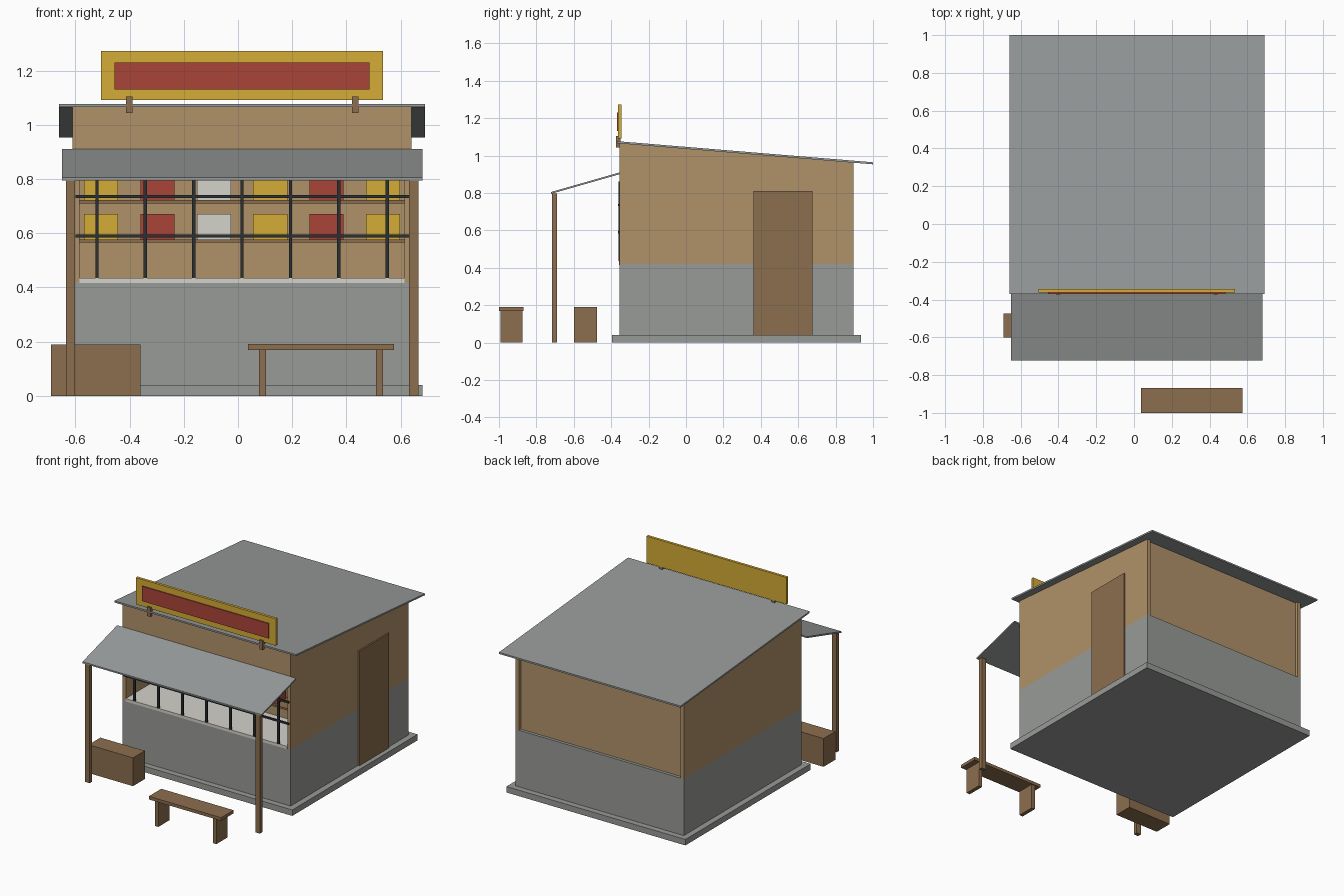
import bpy, bmesh
from mathutils import Vector

cube = bpy.data.objects.get("Cube")
if cube:
    bpy.data.objects.remove(cube, do_unlink=True)


def material(name, srgb):
    m = bpy.data.materials.new(name)
    lin = [(c / 255 / 12.92 if c < 11 else ((c / 255 + 0.055) / 1.055) ** 2.4) for c in srgb]
    m.use_nodes = True
    m.diffuse_color = (*lin, 1)
    m.node_tree.nodes["Principled BSDF"].inputs["Base Color"].default_value = (*lin, 1)
    return m


TAN = material("tan plaster", (176, 146, 106))
CONCRETE = material("grey concrete", (152, 155, 151))
METAL = material("roof metal", (152, 155, 155))
WOOD = material("brown wood", (140, 110, 78))
YELLOW = material("yellow paint", (212, 172, 54))
RED = material("red paint", (170, 68, 56))
WHITE = material("off white", (212, 210, 202))
IRON = material("dark iron", (44, 48, 50))


def prism(name, profile, x0, x1, mat):
    """Extrude a (y, z) profile along x."""
    bm = bmesh.new()
    face = bm.faces.new([bm.verts.new((x0, y, z)) for y, z in profile])
    out = bmesh.ops.extrude_face_region(bm, geom=[face])
    moved = [v for v in out["geom"] if isinstance(v, bmesh.types.BMVert)]
    bmesh.ops.translate(bm, verts=moved, vec=Vector((x1 - x0, 0, 0)))
    bmesh.ops.recalc_face_normals(bm, faces=bm.faces)
    mesh = bpy.data.meshes.new(name)
    bm.to_mesh(mesh)
    bm.free()
    mesh.materials.append(mat)
    obj = bpy.data.objects.new(name, mesh)
    bpy.context.collection.objects.link(obj)
    return obj


def box(name, x, y, z, mat):
    return prism(name, [(y[0], z[0]), (y[1], z[0]), (y[1], z[1]), (y[0], z[1])], *x, mat)


def slab(name, start, end, thick, x, mat):
    """Sloping sheet between two (y, z) points on its underside."""
    (ya, za), (yb, zb) = start, end
    return prism(name, [(ya, za), (yb, zb), (yb, zb + thick), (ya, za + thick)], *x, mat)


# Main extents of the hut
CX = 0.015
LEFT, RIGHT = CX - 0.625, CX + 0.625
FRONT, BACK = -0.355, 0.895
WALL, BASE, SILL, LINTEL = 0.025, 0.04, 0.42, 0.86


def roof_z(y):
    return 1.066 - 0.0825 * (y + 0.37)


# Foundation and lower walls
box("foundation", (CX - 0.665, CX + 0.665), (-0.395, 0.935), (0, BASE), CONCRETE)
box("lower_walls", (LEFT, RIGHT), (FRONT, BACK), (BASE, SILL), CONCRETE)

# Upper walls follow the roof slope
side = [(FRONT, SILL), (BACK, SILL), (BACK, roof_z(BACK)), (FRONT, roof_z(FRONT))]
prism("left_wall", side, RIGHT - WALL, RIGHT, TAN)
prism("right_wall", side, LEFT, LEFT + WALL, TAN)
inner = (LEFT + WALL, RIGHT - WALL)
for name, y0, y1, z0 in (("back_wall", BACK - 0.045, BACK - 0.02, SILL),
                         ("front_fascia", FRONT, FRONT + WALL, LINTEL),
                         ("shelf_back_panel", -0.03, -0.01, SILL)):
    prism(name, [(y0, z0), (y1, z0), (y1, roof_z(y1)), (y0, roof_z(y0))], *inner, TAN)

# Roof and awning sheets
slab("roof", (-0.37, roof_z(-0.37)), (1.0, roof_z(1.0)), 0.011, (CX - 0.675, CX + 0.675), METAL)
slab("awning", (-0.722, 0.795), (FRONT, 0.9), 0.01, (CX - 0.665, CX + 0.665), METAL)
for name, s in (("right_post", -1), ("left_post", 1)):
    x = CX + s * 0.633
    box(name, (x - 0.017, x + 0.017), (-0.717, -0.69), (0, 0.797), WOOD)

# Side door
box("door", (RIGHT, RIGHT + 0.01), (0.36, 0.675), (BASE, 0.81), WOOD)

# Serving counter, shelves and goods
box("counter", inner, (FRONT - 0.002, -0.03), (0.416, 0.435), WHITE)
for row, z in enumerate((0.565, 0.71)):
    box(f"shelf_{row}", inner, (-0.16, -0.03), (z, z + 0.012), WOOD)
    for i, mat in enumerate((YELLOW, RED, WHITE, YELLOW, RED, YELLOW)):
        x = CX + (i - 2.5) * 0.208
        box(f"goods_{row}_{i}", (x - 0.063, x + 0.063), (-0.145, -0.05),
            (z + 0.012, z + 0.105), mat)

# Window grille
for i in range(7):
    x = CX + (i - 3) * 0.1785
    box(f"grille_bar_{i}", (x - 0.006, x + 0.006), (-0.361, -0.35), (0.435, LINTEL), IRON)
for i, z in enumerate((0.59, 0.735)):
    box(f"grille_rail_{i}", (CX - 0.615, CX + 0.615), (-0.363, -0.352), (z - 0.006, z + 0.006), IRON)

# Sign board on two brackets
box("sign_board", (CX - 0.52, CX + 0.52), (-0.363, -0.345), (1.092, 1.272), YELLOW)
box("sign_panel", (CX - 0.47, CX + 0.47), (-0.37, -0.363), (1.13, 1.23), RED)
for name, s in (("right_bracket", -1), ("left_bracket", 1)):
    x = CX + s * 0.417
    box(name, (x - 0.012, x + 0.012), (-0.374, -0.35), (1.043, 1.104), WOOD)

# Bench and crate
box("bench_seat", (0.037, 0.575), (-1.0, -0.868), (0.17, 0.191), WOOD)
for name, x in (("bench_right_leg", 0.09), ("bench_left_leg", 0.522)):
    box(name, (x - 0.013, x + 0.013), (-0.993, -0.875), (0, 0.17), WOOD)
box("crate", (-0.69, -0.36), (-0.6, -0.475), (0, 0.19), WOOD)
